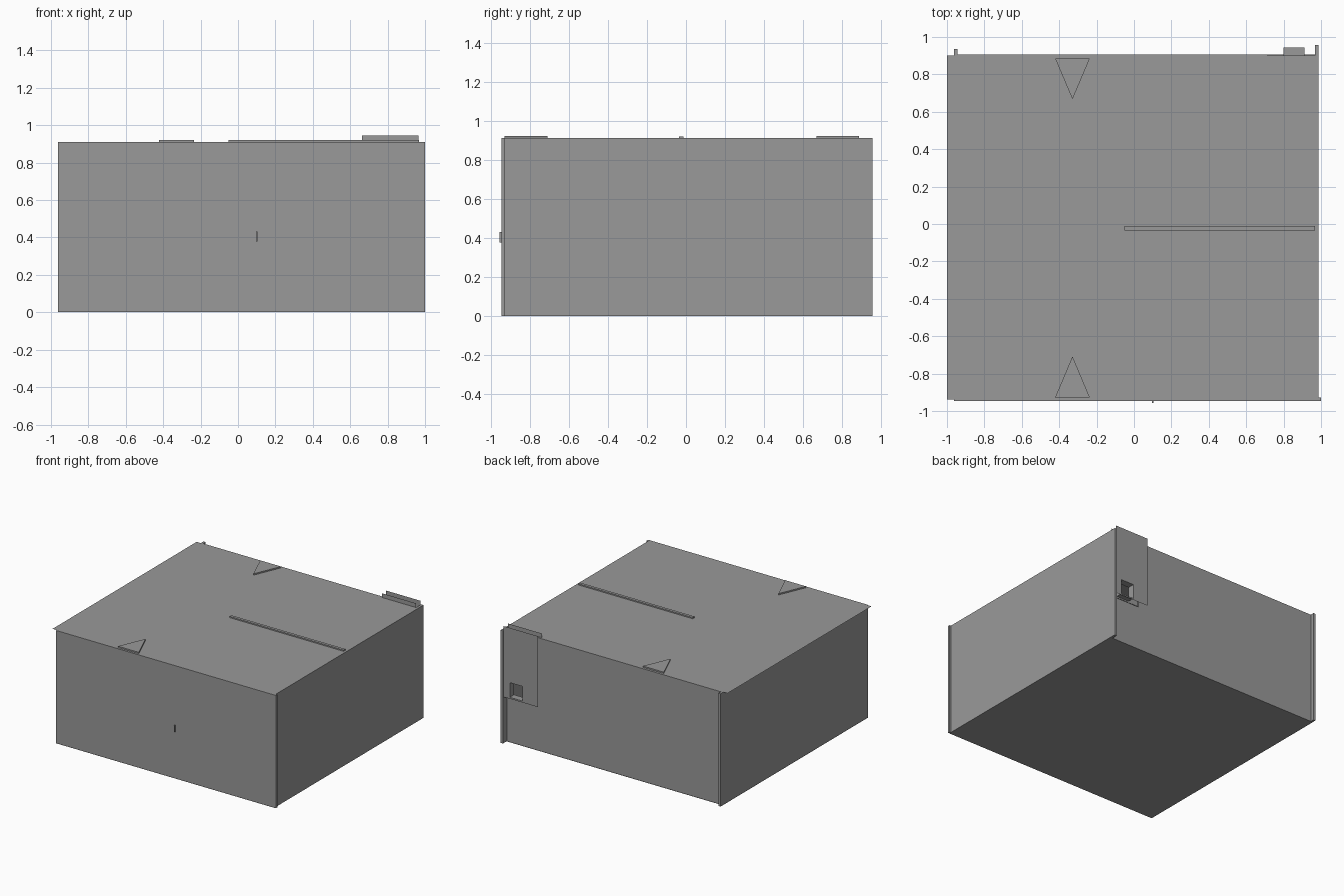
import bpy, bmesh

if "Cube" in bpy.data.objects:
    bpy.data.objects.remove(bpy.data.objects["Cube"])

TOP = 0.911
GREY = bpy.data.materials.new("dark_grey")
GREY.diffuse_color = (0.32, 0.32, 0.32, 1)
GREY.use_nodes = True
GREY.node_tree.nodes["Principled BSDF"].inputs["Base Color"].default_value = GREY.diffuse_color


def finish(name, bm):
    bmesh.ops.remove_doubles(bm, verts=bm.verts, dist=1e-5)
    mesh = bpy.data.meshes.new(name)
    bm.to_mesh(mesh)
    bm.free()
    mesh.materials.append(GREY)
    obj = bpy.data.objects.new(name, mesh)
    bpy.context.collection.objects.link(obj)
    return obj


def quad(bm, *pts):
    bm.faces.new([bm.verts.new(p) for p in pts])


def prism(name, outline, z0, z1):
    """Extrude an xy outline from z0 to z1."""
    bm = bmesh.new()
    base = bm.faces.new([bm.verts.new((x, y, z0)) for x, y in outline])
    ext = bmesh.ops.extrude_face_region(bm, geom=[base], use_keep_orig=True)
    for v in ext["geom"]:
        if isinstance(v, bmesh.types.BMVert):
            v.co.z = z1
    bmesh.ops.recalc_face_normals(bm, faces=bm.faces)
    return finish(name, bm)


def box(name, x0, x1, y0, y1, z0, z1):
    return prism(name, [(x0, y0), (x1, y0), (x1, y1), (x0, y1)], z0, z1)


def sheet(name, x0, x1, y0, y1, z):
    bm = bmesh.new()
    quad(bm, (x0, y0, z), (x1, y0, z), (x1, y1, z), (x0, y1, z))
    return finish(name, bm)


# Floor and overhanging roof sheets
sheet("floor", -0.963, 0.985, -0.945, 0.907, 0)
sheet("roof", -1.0, 0.987, -0.938, 0.9, TOP)

# Walls, overlapping past each other at the corners
BASE = 0.001
box("front_wall", -0.963, 1.0, -0.945, -0.927, BASE, TOP)
box("right_wall", 0.967, 0.987, -0.927, 0.956, BASE, TOP)
box("left_wall", -0.963, -0.945, -0.927, 0.936, BASE, TOP)

# Back wall with a cut-out beside the right wall
box("back_wall", -0.945, 0.714, 0.885, 0.905, BASE, TOP)
box("back_wall_sill", 0.714, 0.967, 0.885, 0.905, BASE, 0.36)

# Double-sheet hatch with a small square tunnel through it
xs = (0.662, 0.799, 0.912, 0.966)
zs = (0.373, 0.385, 0.503, 0.945)
Y_IN, Y_OUT = 0.89, 0.945
bm = bmesh.new()
for y in (Y_IN, Y_OUT):
    for i in range(3):
        for k in range(3):
            if (i, k) != (1, 1):
                a, b, c, d = xs[i], xs[i + 1], zs[k], zs[k + 1]
                quad(bm, (b, y, c), (a, y, c), (a, y, d), (b, y, d))
rim = [(xs[1], zs[1]), (xs[2], zs[1]), (xs[2], zs[2]), (xs[1], zs[2])]
for (xa, za), (xb, zb) in zip(rim, rim[1:] + rim[:1]):
    quad(bm, (xa, Y_IN, za), (xb, Y_IN, zb), (xb, Y_OUT, zb), (xa, Y_OUT, za))
finish("hatch", bm)

# Raised triangles and centre strip on the roof
for name, base, apex in (("front_triangle", -0.928, -0.708),
                         ("back_triangle", 0.886, 0.667)):
    prism(name, [(-0.422, base), (-0.236, base), (-0.329, apex)], TOP, 0.922)
box("roof_strip", -0.052, 0.968, -0.035, -0.012, TOP, 0.921)

# Thin tab on the front wall
box("front_tab", 0.096, 0.103, -0.956, -0.945, 0.378, 0.432)
